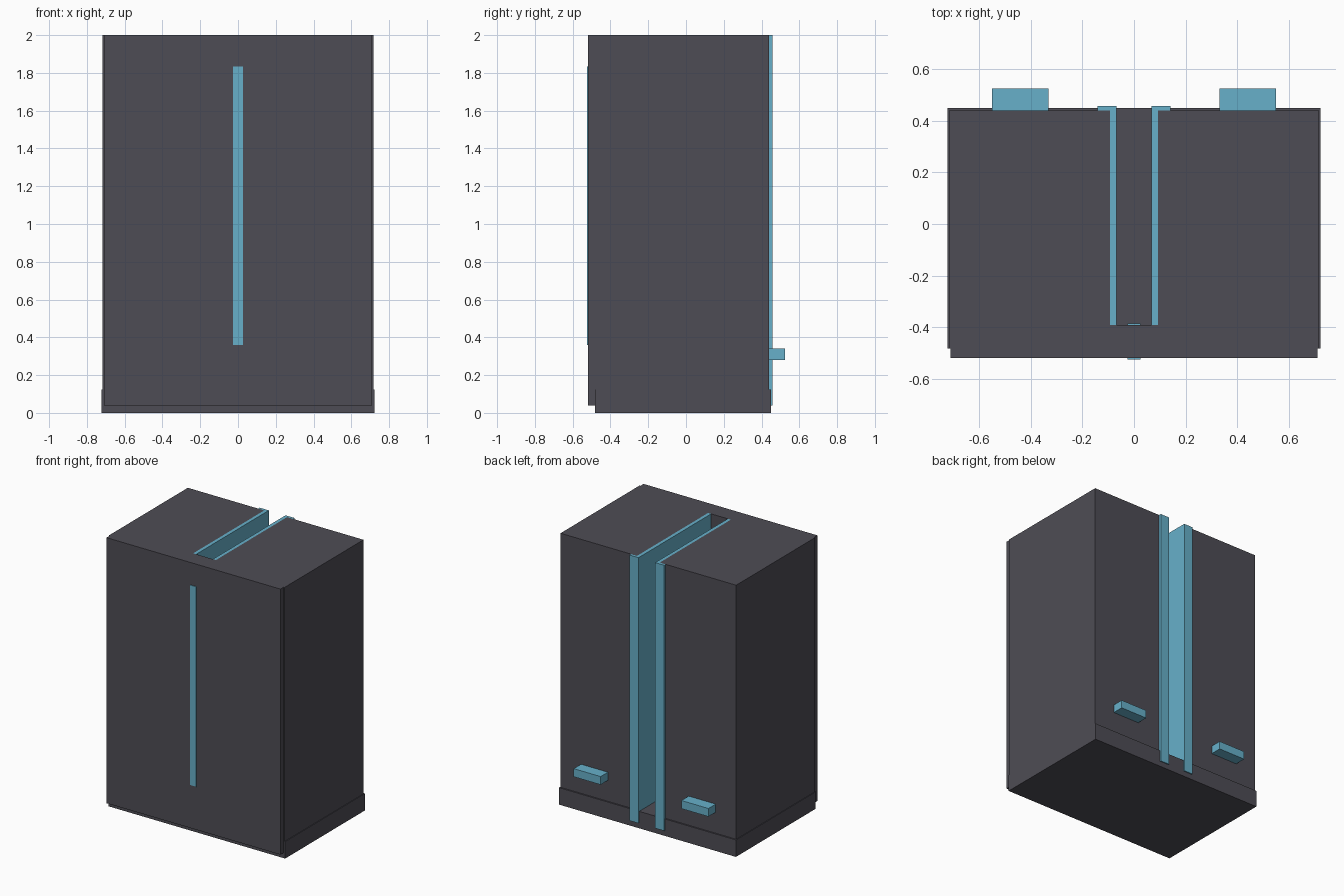
import bpy
import bmesh

if "Cube" in bpy.data.objects:
    bpy.data.objects.remove(bpy.data.objects["Cube"], do_unlink=True)


def make_material(name, rgb):
    mat = bpy.data.materials.new(name)
    mat.use_nodes = True
    color = (*rgb, 1)
    mat.diffuse_color = color
    mat.node_tree.nodes["Principled BSDF"].inputs["Base Color"].default_value = color
    return mat


charcoal = make_material("charcoal", (0.076, 0.073, 0.09))
sky_blue = make_material("sky blue", (0.136, 0.434, 0.59))


def prism(name, profile, z0, z1, mat, mirror=False):
    """Extrude a plan outline from z0 to z1, optionally mirrored across x."""
    bm = bmesh.new()
    face = bm.faces.new([bm.verts.new((x, y, z0)) for x, y in profile])
    top = bmesh.ops.extrude_face_region(bm, geom=[face])["geom"]
    verts = [v for v in top if isinstance(v, bmesh.types.BMVert)]
    bmesh.ops.translate(bm, vec=(0, 0, z1 - z0), verts=verts)
    bmesh.ops.recalc_face_normals(bm, faces=bm.faces[:])
    mesh = bpy.data.meshes.new(name)
    bm.to_mesh(mesh)
    bm.free()
    mesh.materials.append(mat)
    obj = bpy.data.objects.new(name, mesh)
    bpy.context.collection.objects.link(obj)
    if mirror:
        obj.modifiers.new("Mirror", "MIRROR").use_mirror_merge = False
    return obj


def box(name, x, y, z, mat, mirror=False):
    outline = [(x[0], y[0]), (x[1], y[0]), (x[1], y[1]), (x[0], y[1])]
    return prism(name, outline, *z, mat, mirror)


TOP = 2.0
PLINTH = 0.125
SLOT_FRONT = -0.39
BACK = 0.439
IN, OUT, FLANGE = 0.068, 0.093, 0.142

# Plinth, and the cabinet with its deep slot open at the top and back
box("plinth", (-0.722, 0.722), (-0.481, 0.449), (0, PLINTH), charcoal)
half = [(OUT, SLOT_FRONT), (OUT, BACK), (0.717, BACK), (0.717, -0.481)]
prism("cabinet", half + [(-x, y) for x, y in reversed(half)], PLINTH, TOP, charcoal)

# Front panel and its long stripe, repeated on the slot's end wall
box("front_panel", (-0.71, 0.71), (-0.519, -0.481), (0.04, TOP), charcoal)
stripe_z = (0.36, 1.835)
box("front_stripe", (-0.026, 0.026), (-0.524, -0.519), stripe_z, sky_blue)
box("slot_stripe", (-0.026, 0.026), (SLOT_FRONT, SLOT_FRONT + 0.005), stripe_z, sky_blue)

# Slot linings with a flange that wraps onto the back
liner = [(IN, SLOT_FRONT), (OUT, SLOT_FRONT), (OUT, BACK),
         (FLANGE, BACK), (FLANGE, 0.457), (IN, 0.457)]
prism("slot_liner", liner, 0.04, TOP, sky_blue, mirror=True)

# Rear pegs
box("rear_peg", (0.33, 0.55), (BACK, 0.524), (0.28, 0.34), sky_blue, mirror=True)
